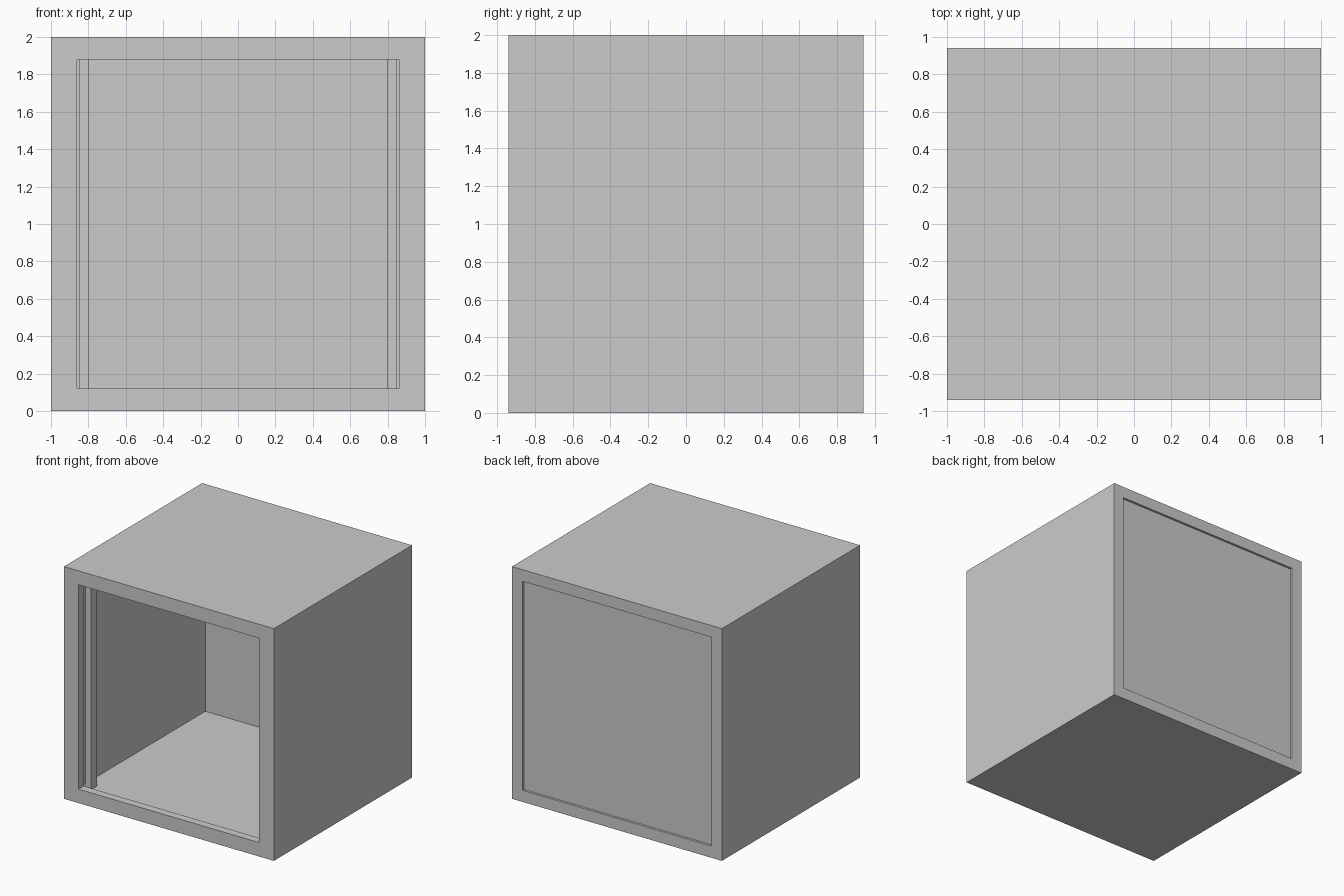
import bpy, bmesh

if "Cube" in bpy.data.objects:
    bpy.data.objects.remove(bpy.data.objects["Cube"])


def add_box(bm, x0, x1, y0, y1, z0, z1):
    verts = bmesh.ops.create_cube(bm, size=1)["verts"]
    for v in verts:
        v.co.x = x0 if v.co.x < 0 else x1
        v.co.y = y0 if v.co.y < 0 else y1
        v.co.z = z0 if v.co.z < 0 else z1


def finish(bm, name):
    bmesh.ops.recalc_face_normals(bm, faces=bm.faces)
    mesh = bpy.data.meshes.new(name)
    bm.to_mesh(mesh)
    bm.free()
    obj = bpy.data.objects.new(name, mesh)
    bpy.context.collection.objects.link(obj)
    return obj


def box(name, *bounds):
    bm = bmesh.new()
    add_box(bm, *bounds)
    return finish(bm, name)


def rect(x, y, z0, z1):
    return [(-x, y, z0), (x, y, z0), (x, y, z1), (-x, y, z1)]


# Cabinet shell: closed chain of rectangular rings, from the front rim round to the back
rings = [
    rect(1.0, -0.94, 0.0, 2.0),
    rect(0.86, -0.94, 0.12, 1.88),    # front opening
    rect(0.86, -0.87, 0.12, 1.88),    # back of front lip
    rect(0.90, -0.87, 0.10, 1.90),    # inner walls
    rect(0.90, 0.94, 0.10, 1.90),     # rear opening
    rect(1.0, 0.94, 0.0, 2.0),
]
bm = bmesh.new()
loops = [[bm.verts.new(p) for p in ring] for ring in rings]
for i, a in enumerate(loops):
    b = loops[(i + 1) % len(loops)]
    for k in range(4):
        n = (k + 1) % 4
        bm.faces.new((a[k], a[n], b[n], b[k]))
finish(bm, "cabinet_shell")

# Recessed rear panel
box("back_panel", -0.90, 0.90, 0.84, 0.92, 0.10, 1.90)

# Upright mounting rails just behind the front lip
rail = box("mounting_rails", -0.85, -0.80, -0.86, -0.775, 0.10, 1.90)
mirror = rail.modifiers.new("Mirror", "MIRROR")
mirror.use_axis = (True, False, False)
